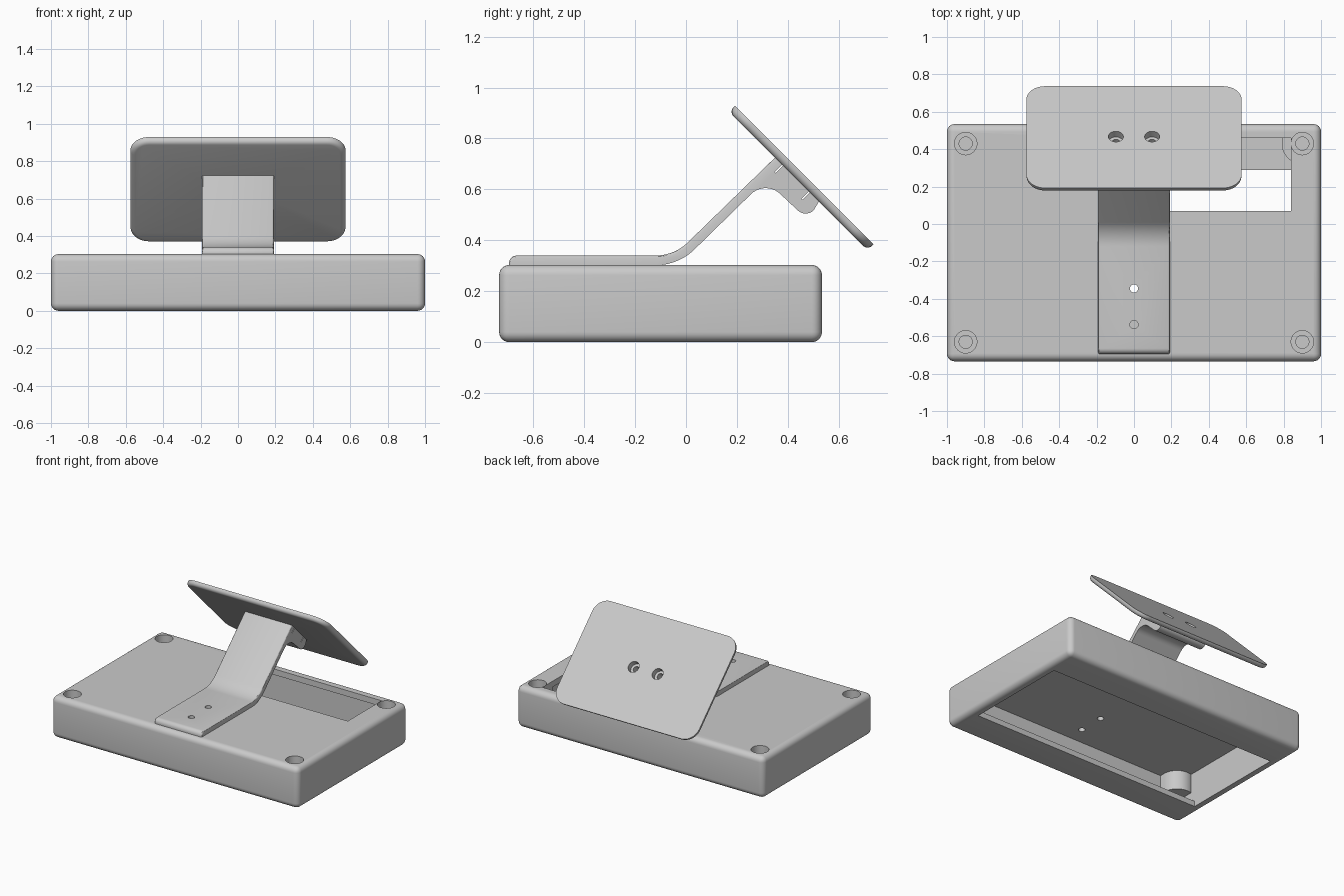
import bpy, bmesh, math
from mathutils import Matrix, Vector

if "Cube" in bpy.data.objects:
    bpy.data.objects.remove(bpy.data.objects["Cube"], do_unlink=True)

grey = bpy.data.materials.new("plain grey")
grey.use_nodes = True
grey.diffuse_color = (0.59, 0.59, 0.59, 1)
grey.node_tree.nodes["Principled BSDF"].inputs["Base Color"].default_value = grey.diffuse_color


def finish(name, bm):
    bmesh.ops.recalc_face_normals(bm, faces=bm.faces)
    mesh = bpy.data.meshes.new(name)
    bm.to_mesh(mesh)
    bm.free()
    mesh.materials.append(grey)
    ob = bpy.data.objects.new(name, mesh)
    bpy.context.collection.objects.link(ob)
    return ob


def box(name, lo, hi, bevel=0):
    lo, hi = Vector(lo), Vector(hi)
    bm = bmesh.new()
    bmesh.ops.create_cube(bm, size=1)
    bmesh.ops.scale(bm, vec=hi - lo, verts=bm.verts)
    bmesh.ops.translate(bm, vec=(lo + hi) / 2, verts=bm.verts)
    if bevel:
        bmesh.ops.bevel(bm, geom=bm.edges[:], offset=bevel, segments=6,
                        profile=0.5, affect='EDGES')
    return finish(name, bm)


def cylinder(name, radius, depth, matrix):
    bm = bmesh.new()
    bmesh.ops.create_cone(bm, cap_ends=True, segments=40, radius1=radius,
                          radius2=radius, depth=depth, matrix=matrix)
    return finish(name, bm)


def upright(name, radius, x, y, z0, z1):
    return cylinder(name, radius, z1 - z0, Matrix.Translation((x, y, (z0 + z1) / 2)))


def cut(target, cutter, keep=False):
    cutter.hide_render = True
    mod = target.modifiers.new("cut", 'BOOLEAN')
    mod.operation, mod.solver, mod.object = 'DIFFERENCE', 'EXACT', cutter
    bpy.context.view_layer.objects.active = target
    bpy.ops.object.modifier_apply(modifier=mod.name)
    if not keep:
        bpy.data.objects.remove(cutter, do_unlink=True)


def smooth(ob):
    bpy.ops.object.select_all(action='DESELECT')
    ob.select_set(True)
    bpy.context.view_layer.objects.active = ob
    bpy.ops.object.shade_smooth_by_angle(angle=math.radians(30))


def arc(cy, cz, r, a0, a1, n=10):
    angles = [math.radians(a0 + (a1 - a0) * i / n) for i in range(n + 1)]
    return [(cy + r * math.cos(a), cz + r * math.sin(a)) for a in angles]


# Enclosure: rounded box, hollow chamber with corner bosses, thin ledges below
MID = -0.1
IN_X, IN_Y = 0.935, 0.568      # half size of the chamber
BOSS, BOSS_Z = 0.11, 0.12
enclosure = box("enclosure", (-1, MID - 0.634, 0), (1, MID + 0.634, 0.303), 0.04)
chamber = box("chamber_cutter", (-IN_X, MID - IN_Y, 0.04), (IN_X, MID + IN_Y, 0.26))
corners = [(sx, sy) for sx in (-1, 1) for sy in (-1, 1)]
for sx, sy in corners:
    x, y = sx * 0.9, MID + sy * 0.53
    cut(chamber, upright("boss", BOSS, x, y, BOSS_Z, 0.35))
    # Straight walls tie each boss to the back or front of the chamber
    far = MID + sy * 0.7
    cut(chamber, box("boss_web", (x - BOSS, min(y, far), BOSS_Z), (x + BOSS, max(y, far), 0.35)))
cut(enclosure, chamber)
cut(enclosure, box("opening_cutter", (-IN_X, MID - 0.39, -0.1), (IN_X, MID + 0.39, 0.1)))
cut(enclosure, box("window_cutter", (-0.15, 0.07, 0.2), (0.84, 0.46, 0.4)))
for sx, sy in corners:
    x, y = sx * 0.9, MID + sy * 0.53
    cut(enclosure, upright("counterbore", 0.06, x, y, 0.2, 0.4))
    cut(enclosure, upright("screw_hole", 0.035, x, y, 0.08, 0.4))

# Bracket: bent arm with a rounded head that carries the plate
FACE = 1.085    # y + z on the mounting face


def notch(y):
    w, d = 0.002, 0.034
    return [(y + w, FACE - y - w), (y + w - d, FACE - y - w - d),
            (y - w - d, FACE - y + w - d), (y - w, FACE - y + w)]


profile = [(-0.695, 0.302)]
profile += arc(-0.12, 0.522, 0.22, -90, -45)
profile += arc(0.313, 0.523, 0.082, 135, 45)
profile += arc(0.47, 0.55, 0.045, 225, 315, 8)
profile += [(0.526, FACE - 0.526)] + notch(0.49) + notch(0.385)
profile += [(0.355, FACE - 0.355)]
profile += arc(-0.12, 0.522, 0.182, -45, -90)
profile += arc(-0.665, 0.31, 0.03, 90, 180, 6)
bm = bmesh.new()
side = bm.faces.new([bm.verts.new((-0.192, y, z)) for y, z in profile])
new = bmesh.ops.extrude_face_region(bm, geom=[side])["geom"]
bmesh.ops.translate(bm, vec=(0.384, 0, 0),
                    verts=[v for v in new if isinstance(v, bmesh.types.BMVert)])
bmesh.ops.recalc_face_normals(bm, faces=bm.faces)


def on_upper_side(face):
    n = face.normal
    return (abs(n.x) < 0.5 and n.y < 0.1 and n.z > -0.01
            and face.calc_center_median().y < 0.36)


# Soften the long upper edges of the arm
edges = [e for e in bm.edges if any(abs(f.normal.x) > 0.9 for f in e.link_faces)
         and any(on_upper_side(f) for f in e.link_faces)]
bmesh.ops.bevel(bm, geom=edges, offset=0.01, segments=3, profile=0.5, affect='EDGES')
bracket = finish("bracket", bm)

# Screw holes through the bracket foot and enclosure top
for y in (-0.345, -0.538):
    hole = upright("foot_hole", 0.022, 0, y, 0.19, 0.5)
    cut(bracket, hole, keep=True)
    cut(enclosure, hole)

# Tilted plate with rounded corners and a softened lower rim
tilt = Matrix.Translation((0, 0.459, 0.651)) @ Matrix.Rotation(math.radians(-45), 4, 'X')
T = 0.034
bm = bmesh.new()
outline = []
for sx, sy, a in ((1, 1, 0), (-1, 1, 90), (-1, -1, 180), (1, -1, 270)):
    outline += arc(sx * 0.475, sy * 0.285, 0.1, a, a + 90)
top = bm.faces.new([bm.verts.new((x, y, 0)) for x, y in outline])
new = bmesh.ops.extrude_face_region(bm, geom=[top])["geom"]
bmesh.ops.translate(bm, vec=(0, 0, T), verts=[v for v in new if isinstance(v, bmesh.types.BMVert)])
rim = [e for e in bm.edges if all(v.co.z < 0.001 for v in e.verts)]
bmesh.ops.bevel(bm, geom=rim, offset=0.026, segments=5, profile=0.5, affect='EDGES')
bmesh.ops.transform(bm, matrix=tilt @ Matrix.Translation((0, 0, 0.008 - T)), verts=bm.verts)
plate = finish("plate", bm)

# Counterbored holes joining plate and bracket
for x in (-0.097, 0.097):
    for radius, depth in ((0.04, 0.07), (0.022, 0.2)):
        hole = cylinder("plate_hole", radius, depth, tilt @ Matrix.Translation((x, 0.004, 0)))
        cut(plate, hole, keep=True)
        cut(bracket, hole)

for part in (enclosure, bracket, plate):
    smooth(part)
